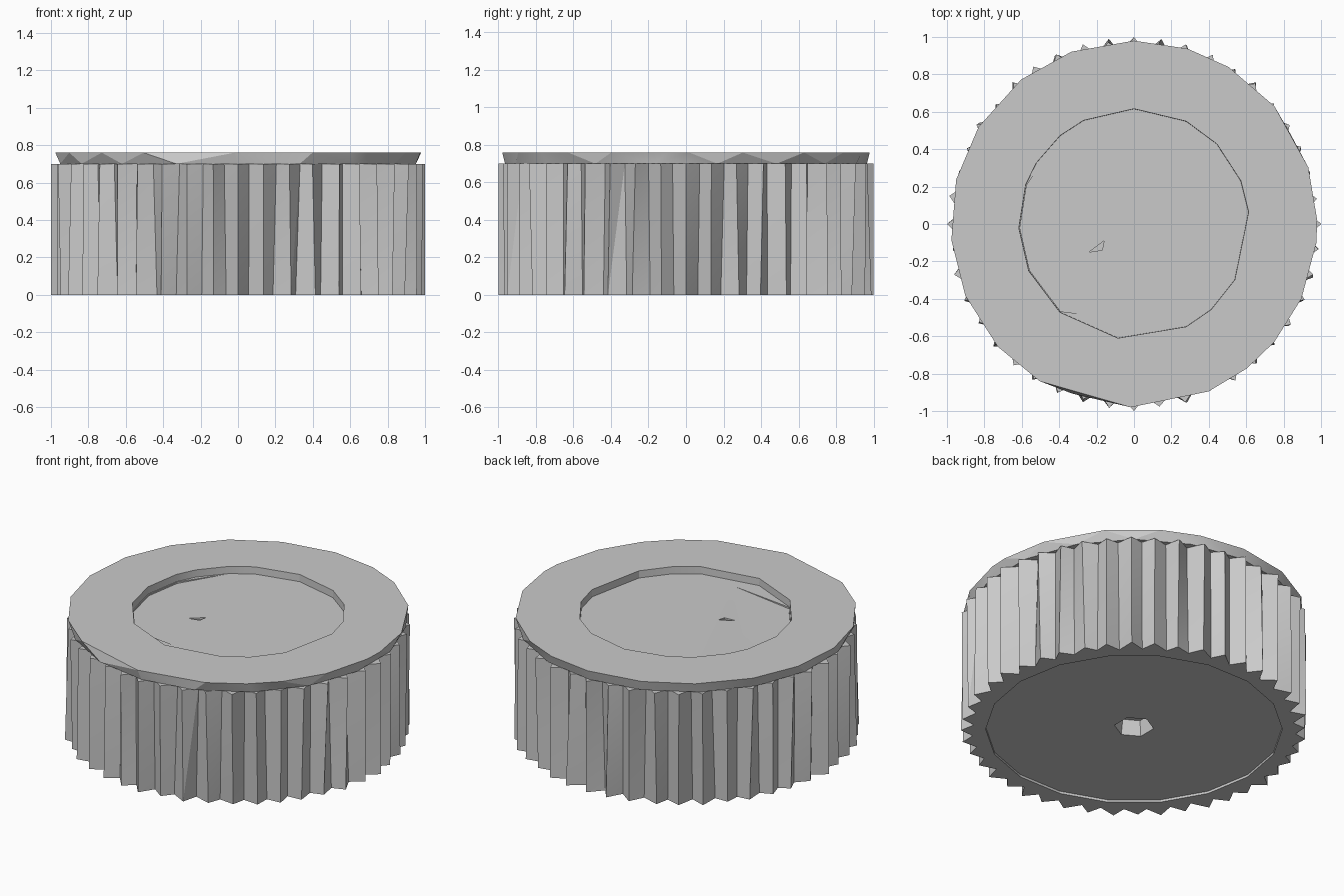
import bpy, bmesh, math, random
from mathutils import Vector

random.seed(4)
if "Cube" in bpy.data.objects:
    bpy.data.objects.remove(bpy.data.objects["Cube"])

grey = bpy.data.materials.new("plain_grey")
grey.use_nodes = True
colour = (0.59, 0.59, 0.59, 1)
grey.diffuse_color = colour
grey.node_tree.nodes["Principled BSDF"].inputs["Base Color"].default_value = colour


def ring(radius, z, degrees):
    return [Vector((radius * math.cos(math.radians(a)),
                    radius * math.sin(math.radians(a)), z)) for a in degrees]


def even(count, start=0):
    return [start + i * 360 / count for i in range(count)]


def finish(bm, name):
    bmesh.ops.recalc_face_normals(bm, faces=bm.faces)
    mesh = bpy.data.meshes.new(name)
    bm.to_mesh(mesh)
    bm.free()
    mesh.materials.append(grey)
    obj = bpy.data.objects.new(name, mesh)
    bpy.context.collection.objects.link(obj)
    return obj


def hull(name, points):
    bm = bmesh.new()
    for p in points:
        bm.verts.new(p)
    bmesh.ops.convex_hull(bm, input=bm.verts)
    bmesh.ops.dissolve_limit(bm, angle_limit=0.01, verts=bm.verts, edges=bm.edges)
    return finish(bm, name)


def activate(obj):
    bpy.ops.object.select_all(action='DESELECT')
    obj.select_set(True)
    bpy.context.view_layer.objects.active = obj


def carve(target, cutter):
    cutter.hide_render = True
    activate(target)
    mod = target.modifiers.new("carve", 'BOOLEAN')
    mod.operation = 'DIFFERENCE'
    mod.solver = 'EXACT'
    mod.object = cutter
    bpy.ops.object.modifier_apply(modifier=mod.name)
    bpy.data.objects.remove(cutter)


# Ridged body: a ring of slightly uneven triangular teeth
TEETH, HEIGHT = 44, 0.7
bm = bmesh.new()
low, high = [], []
for i in range(TEETH * 2):
    tip = i % 2 == 0
    angle = i * 180 / TEETH
    axis_tip = i % (TEETH // 2) == 0
    sway = 0 if axis_tip else 1
    for loop, z in ((low, 0), (high, HEIGHT)):
        r = 1.0 - sway * random.uniform(0, 0.025) if tip else random.uniform(0.91, 0.93)
        a = angle + sway * random.uniform(-0.7, 0.7)
        loop.append(bm.verts.new(ring(r, z, [a])[0]))
bm.faces.new(low)
bm.faces.new(high)
for i in range(len(low)):
    j = (i + 1) % len(low)
    bm.faces.new((low[i], low[j], high[j]))
    bm.faces.new((low[i], high[j], high[i]))
body = finish(bm, "ridged_body")

# Shallow underside recess and central socket
carve(body, hull("base_cutter", ring(0.85, -0.1, even(18)) + ring(0.85, 0.015, even(18))))
carve(body, hull("socket_cutter", ring(0.13, -0.1, even(6, 30)) + ring(0.1, 0.11, even(6, 30))))

# Top plate with an uneven faceted rim
rim = [1, 18, 40, 59, 73, 90, 110, 128, 148, 166, 185, 203,
       222, 239, 269, 294, 308, 320, 336, 354]
plate = hull("top_plate", ring(0.98, 0.76, rim) + ring(0.965, HEIGHT, even(18, 10)))

# Round dish sunk in the plate
dish = [6, 22, 44, 63, 90, 116, 130, 148, 160, 182, 204, 230, 262, 297, 312, 331]
FLOOR = 0.715
carve(plate, hull("dish_cutter", ring(0.62, 0.9, dish) + ring(0.615, FLOOR, dish)))

# Gently sloped side of the dish floor, with a tiny notch
crease = [Vector((-0.4, 0.46, 0)), Vector((0.03, -0.52, 0))]
edge = ring(0.61, 0, [160, 182, 204, 230])
slope = [p + Vector((0, 0, z)) for p in crease for z in (FLOOR, 0.73)]
slope += [p + Vector((0, 0, z)) for p in edge for z in (FLOOR - 0.01, 0.73)]
carve(plate, hull("slope_cutter", slope))
notch = [(-0.24, -0.15), (-0.16, -0.09), (-0.17, -0.14)]
carve(plate, hull("notch_cutter", [(x, y, z) for x, y in notch for z in (0.703, 0.73)]))

for part in (body, plate):
    activate(part)
    bpy.ops.object.shade_smooth_by_angle(angle=math.radians(20))
